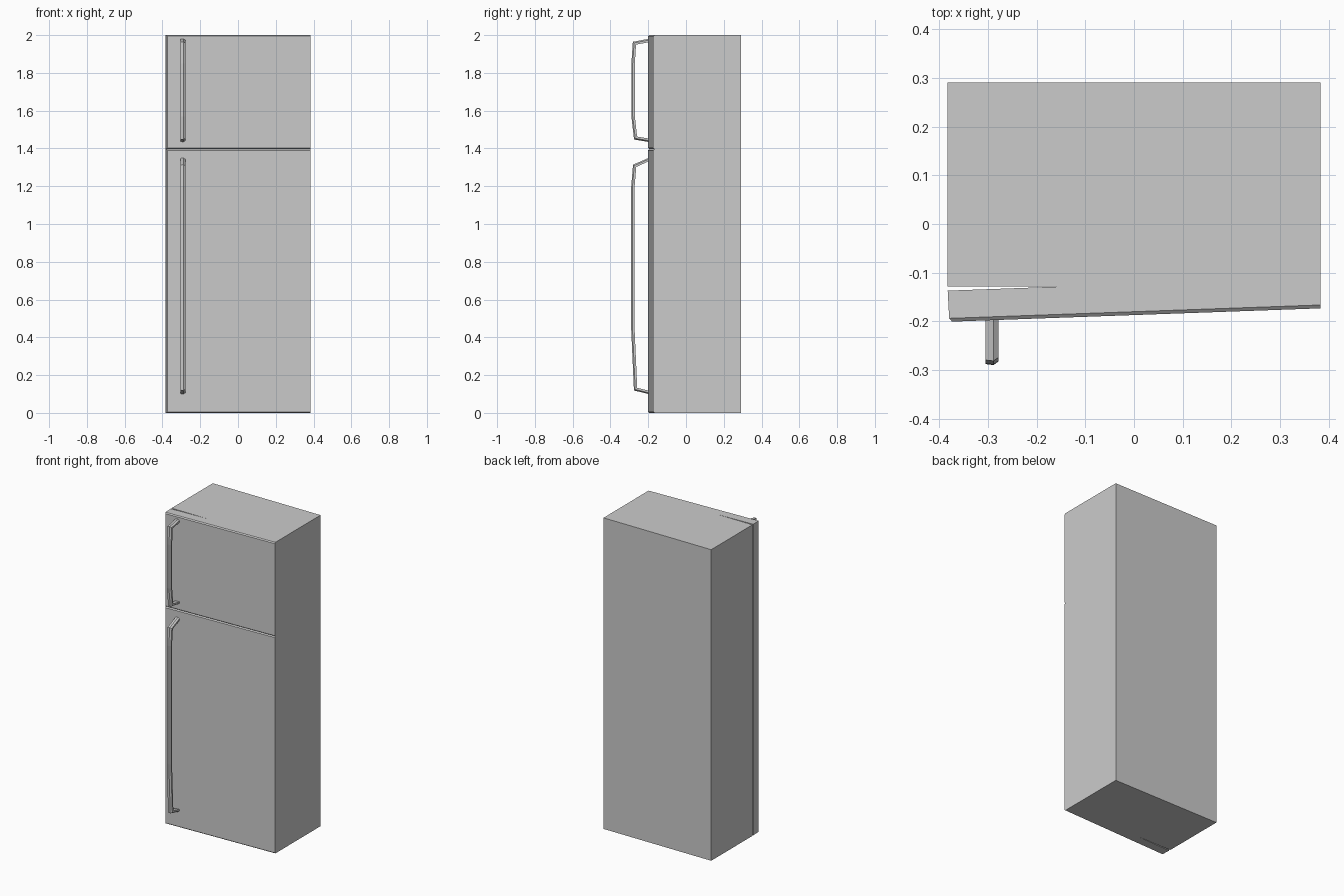
import bpy, bmesh, math
from mathutils import Vector

if "Cube" in bpy.data.objects:
    bpy.data.objects.remove(bpy.data.objects["Cube"])


def loft(name, rings):
    """Skin a row of equal-sized closed rings and cap both ends."""
    bm = bmesh.new()
    rows = [[bm.verts.new(p) for p in ring] for ring in rings]
    n = len(rows[0])
    for a, b in zip(rows, rows[1:]):
        for i in range(n):
            j = (i + 1) % n
            bm.faces.new((a[i], a[j], b[j], b[i]))
    bm.faces.new(rows[0])
    bm.faces.new(rows[-1][::-1])
    bmesh.ops.recalc_face_normals(bm, faces=bm.faces)
    mesh = bpy.data.meshes.new(name)
    bm.to_mesh(mesh)
    bm.free()
    obj = bpy.data.objects.new(name, mesh)
    bpy.context.collection.objects.link(obj)
    return obj


def rect(x0, x1, z0, z1, y, slope=0.0):
    """Upright rectangle whose y drifts with x (door standing slightly ajar)."""
    return [(x, y + slope * (x + W), z)
            for x, z in ((x0, z0), (x1, z0), (x1, z1), (x0, z1))]


W = 0.383       # half width
AJAR = 0.036    # door opening slope
BEV = 0.006     # front edge chamfer

# Cabinet
loft("cabinet", [rect(-W, W, 0, 2, -0.128), rect(-W, W, 0, 2, 0.291)])


# Doors: chamfered on the free front edges, hinged on the right
def door(name, z0, z1):
    loft(name, [
        rect(-W, W, z0, z1, -0.137, AJAR),
        rect(-W + 0.003, W, z0, z1, -0.194, AJAR),
        rect(-W + 0.003 + BEV, W, z0 + BEV, z1 - BEV, -0.201, AJAR),
    ])


door("fridge_door", 0.0, 1.396)
door("freezer_door", 1.396, 2.0)

# Handles: five-sided bar swept along a bowed path of (y, z) points
SECTION = [(-0.013, -0.009), (0.013, -0.009), (0.013, 0.002),
           (0.003, 0.009), (-0.013, 0.007)]


def handle(name, path):
    pts = [Vector(p) for p in path]
    rings = []
    for i, p in enumerate(pts):
        if i in (0, len(pts) - 1):
            # ends lie flat in the door face
            off = Vector((0, 1 if i == 0 else -1))
        else:
            d0 = (p - pts[i - 1]).normalized()
            d1 = (pts[i + 1] - p).normalized()
            n0, n1 = Vector((-d0.y, d0.x)), Vector((-d1.y, d1.x))
            m = (n0 + n1).normalized()
            off = -m / m.dot(n0)
        rings.append([(-0.292 + sx, p.x + off.x * sn, p.y + off.y * sn)
                      for sx, sn in SECTION])
    loft(name, rings)


handle("freezer_handle", [(-0.195, 1.972), (-0.273, 1.957), (-0.280, 1.85),
                          (-0.280, 1.57), (-0.267, 1.455), (-0.195, 1.443)])
handle("fridge_handle", [(-0.195, 1.342), (-0.272, 1.308), (-0.281, 1.20),
                         (-0.281, 0.44), (-0.267, 0.126), (-0.195, 0.108)])
